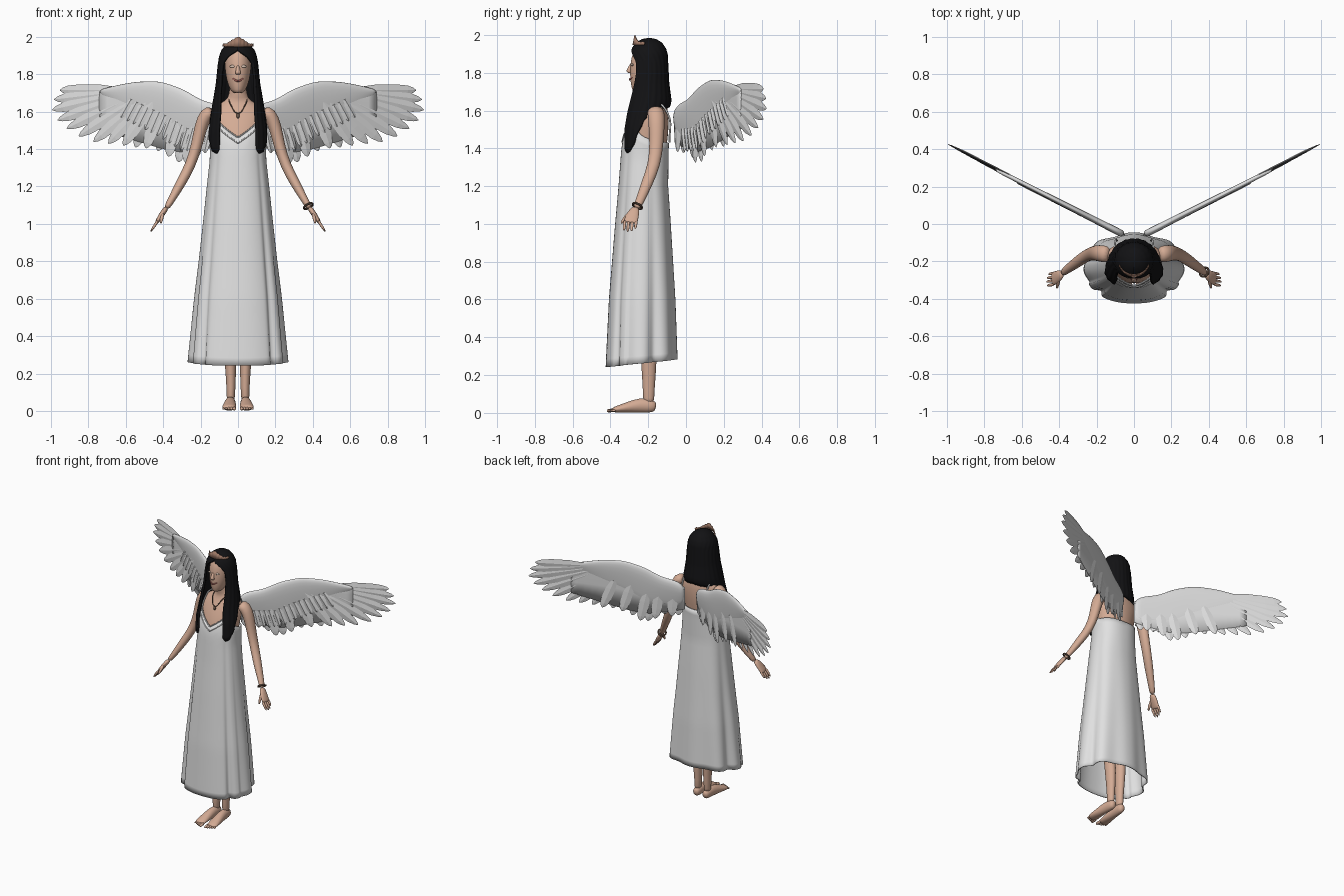
import bpy, bmesh, math
from mathutils import Vector

if "Cube" in bpy.data.objects:
    bpy.data.objects.remove(bpy.data.objects["Cube"])


def material(name, *rgb):
    m = bpy.data.materials.new(name)
    m.use_nodes = True
    m.diffuse_color = (*rgb, 1)
    m.node_tree.nodes["Principled BSDF"].inputs["Base Color"].default_value = (*rgb, 1)
    return m


SKIN = material("skin", .66, .41, .30)
CLOTH = material("white cloth", .75, .75, .75)
PLUME = material("wing white", .72, .72, .72)
HAIR = material("black hair", .006, .006, .007)
TIARA = material("copper", .36, .2, .14)
METAL = material("dark bronze", .16, .1, .07)
LIPS = material("lip red", .38, .13, .11)
PALE = material("pale eyelid", .74, .58, .48)


def interp(t, table):
    for (a, u), (b, v) in zip(table, table[1:]):
        if t <= b:
            return u + (v - u) * max(0, (t - a) / (b - a))
    return table[-1][1]


def build(name, grids, mat, closed=True, sub=0, mirror=False, thick=0, smooth=True):
    """Skin one or more grids of points into a single object."""
    bm = bmesh.new()
    for rows in grids:
        vs = [[bm.verts.new(p) for p in row] for row in rows]
        n = len(vs[0])
        for a, b in zip(vs, vs[1:]):
            for i in range(n if closed else n - 1):
                j = (i + 1) % n
                bm.faces.new((a[i], a[j], b[j], b[i]))
        if closed and not thick:
            bm.faces.new(vs[0])
            bm.faces.new(vs[-1])
    bmesh.ops.remove_doubles(bm, verts=bm.verts, dist=1e-5)
    bmesh.ops.recalc_face_normals(bm, faces=bm.faces)
    me = bpy.data.meshes.new(name)
    bm.to_mesh(me)
    bm.free()
    me.materials.append(mat)
    if smooth:
        me.shade_smooth()
    ob = bpy.data.objects.new(name, me)
    bpy.context.collection.objects.link(ob)
    if thick:
        ob.modifiers.new("thickness", "SOLIDIFY").thickness = thick
    if mirror:
        ob.modifiers.new("mirror", "MIRROR").use_mirror_merge = False
    if sub:
        ob.modifiers.new("smooth", "SUBSURF").levels = sub
        ob.modifiers["smooth"].render_levels = sub
    return ob


def tube(pts, flat=False, n=12):
    """Rings along a path; each point is x, y, z, half width, half depth."""
    cs = [Vector(p[:3]) for p in pts]
    along = (cs[-1] - cs[0]).normalized()
    ref = Vector((0, 0, 1)) if abs(along.y) > .8 else Vector((0, 1, 0))
    rows = []
    for i, p in enumerate(pts):
        t = cs[min(i + 1, len(cs) - 1)] - cs[max(i - 1, 0)]
        t = Vector((0, 0, 1)) if flat else t.normalized()
        d = (ref - t * ref.dot(t)).normalized()
        w = t.cross(d)
        rows.append([cs[i] + w * p[3] * math.cos(k * math.tau / n)
                     + d * p[4] * math.sin(k * math.tau / n) for k in range(n)])
    return rows


def cord(name, pts, r, mat, mirror=False):
    cu = bpy.data.curves.new(name, "CURVE")
    cu.dimensions = "3D"
    cu.bevel_depth, cu.bevel_resolution, cu.resolution_u = r, 2, 6
    sp = cu.splines.new("BEZIER")
    sp.bezier_points.add(len(pts) - 1)
    for b, p in zip(sp.bezier_points, pts):
        b.co = p
        b.handle_left_type = b.handle_right_type = "AUTO"
    cu.materials.append(mat)
    ob = bpy.data.objects.new(name, cu)
    bpy.context.collection.objects.link(ob)
    if mirror:
        ob.modifiers.new("mirror", "MIRROR")


def ellipsoid(name, loc, scale, mat, mirror=False):
    x, y, z = loc
    rows = [(x, y, z + scale[2] * math.cos(a), scale[0] * math.sin(a), scale[1] * math.sin(a))
            for a in [math.pi * (i + .1) / 8.2 for i in range(9)]]
    build(name, [tube(rows, True)], mat, mirror=mirror)


# Torso, neck and head
build("torso", [tube([(0, -.22, 1.0, .12, .09), (0, -.215, 1.3, .12, .1), (0, -.212, 1.42, .135, .112),
                      (0, -.195, 1.5, .145, .105), (0, -.177, 1.58, .165, .085), (0, -.165, 1.63, .125, .066),
                      (0, -.17, 1.66, .065, .05), (0, -.185, 1.69, .046, .045), (0, -.19, 1.78, .045, .045)],
                     True, 20)], SKIN, sub=1)
build("head", [tube([(0, -.25, 1.698, .022, .03), (0, -.225, 1.715, .042, .062), (0, -.212, 1.76, .06, .085),
                     (0, -.203, 1.82, .071, .094), (0, -.198, 1.88, .071, .094), (0, -.196, 1.93, .056, .075),
                     (0, -.196, 1.955, .03, .04)], True, 20)], SKIN, sub=1)
build("nose", [tube([(0, -.288, 1.85, .008, .008), (0, -.3, 1.82, .012, .012), (0, -.304, 1.805, .017, .014),
                     (0, -.294, 1.797, .012, .008)], True)], SKIN, sub=1)
cord("smile", [(-.028, -.282, 1.778), (0, -.298, 1.764), (.028, -.282, 1.778)], .005, LIPS)
ellipsoid("eyelid", (.029, -.283, 1.842), (.017, .008, .007), PALE, True)

# Hair: a cap that opens round the face and falls to two front locks
Z = 1.985
half_w = [(1.38, .165), (1.5, .158), (1.65, .135), (1.75, .118), (1.85, .108), (1.9, .1), (1.93, .088),
          (1.96, .063), (1.978, .034), (Z, 0)]
half_d = [(1.38, .108), (1.5, .118), (1.65, .128), (1.75, .112), (1.9, .1), (1.93, .09), (1.96, .068),
          (1.978, .038), (Z, 0)]
mid_y = [(1.38, -.24), (1.5, -.235), (1.65, -.205), (1.8, -.2), (Z, -.195)]
opening = [(1.38, 142), (1.6, 138), (1.7, 131), (1.8, 126), (1.86, 130), (1.9, 150), (1.93, 180)]
hem_z = [(0, 1.62), (.45, 1.6), (.63, 1.55), (.75, 1.45), (.86, 1.39), (.95, 1.375), (1, 1.4)]
rows = []
for i in range(33):
    row = []
    for k in range(73):
        u = k / 36 - 1
        z = Z + (interp(abs(u), hem_z) - Z) * (i / 32) ** 1.6
        a = u * math.radians(interp(z, opening))
        lock = 1 + .012 * math.sin(k * 1.5) * min(1, i / 16)
        row.append((interp(z, half_w) * lock * math.sin(a),
                    interp(z, mid_y) + interp(z, half_d) * lock * math.cos(a), z))
    rows.append(row)
build("long_hair", [rows], HAIR, closed=False, thick=.014)

# Tiara with a raised centre
rows = [[], []]
for k in range(41):
    u = k / 20 - 1
    a = u * 1.25
    crest = .012 + .038 * max(0, 1 - abs(u) * 1.6) + .006 * abs(math.sin(k * .8))
    for row, z, lean in ((rows[0], 1.948, 0), (rows[1], 1.948 + crest, .01)):
        row.append((.086 * math.sin(a), -.193 - (.09 - lean) * math.cos(a), z))
build("tiara", [rows], TIARA, closed=False, thick=.006)

# Dress: folded, flared shell with a V neckline
width = [(.25, .262), (.6, .23), (.8, .207), (1, .186), (1.2, .166), (1.35, .15), (1.45, .15), (1.55, .152)]
front = [(.25, -.425), (.6, -.408), (1, -.375), (1.2, -.357), (1.4, -.342), (1.46, -.332), (1.55, -.292)]
back = [(.25, -.05), (.6, -.06), (1, -.082), (1.2, -.095), (1.4, -.092), (1.55, -.08)]
neck = [(0, 1.465), (.7, 1.545), (1.3, 1.475), (1.8, 1.44), (3.2, 1.425)]


def dress_point(a, t, grow=1.0):
    top = interp(abs(a), neck)
    low = .262 - .02 * math.cos(a)
    z = low + (top - low) * t
    f = (1 - t) ** 1.2
    notch = sum(math.exp(-((abs(a) - c) / w) ** 2) * s for c, w, s in ((.82, .1, .11), (1.9, .16, .07)))
    r = grow * (1 - notch * (.1 + .9 * f) * (1 if t < .93 else 0)
                + .035 * f * math.cos(8 * a) * (abs(a) > 1.2))
    s, c = math.sin(a), math.cos(a)
    yf, yb = interp(z, front), interp(z, back)
    return Vector((interp(z, width) * r * math.copysign(abs(s) ** .88, s),
                   (yf + yb) / 2 - (yb - yf) / 2 * r * math.copysign(abs(c) ** .88, c), z))


angles = [math.pi * (k / 60 - 1) for k in range(120)]
build("dress", [[[dress_point(a, i / 30) for a in angles] for i in range(31)]], CLOTH, thick=.006)
for t in (1, .975):
    cord("neckline_trim", [dress_point(k / 10, t, 1.01) for k in range(-9, 10)], .004, CLOTH)
cord("strap", [(.098, -.285, 1.54), (.104, -.25, 1.6), (.105, -.17, 1.648), (.1, -.095, 1.58),
               (.09, -.088, 1.43)], .005, CLOTH, True)

# Necklace and bracelet
cord("necklace", [(-.052, -.19, 1.675), (-.035, -.25, 1.63), (0, -.272, 1.592), (.035, -.25, 1.63),
                  (.052, -.19, 1.675)], .003, METAL)
ellipsoid("pendant", (0, -.274, 1.578), (.009, .006, .014), METAL)
aim = Vector((.5, -.45, -.9)).to_track_quat("Z", "Y").to_euler()
bpy.ops.mesh.primitive_torus_add(location=(.376, -.257, 1.095), rotation=aim, major_radius=.026,
                                 minor_radius=.006, major_segments=24, minor_segments=8)
bracelet = bpy.context.object
bracelet.name = "bracelet"
bracelet.data.materials.append(METAL)

# Arms, hands and fingers
build("arm", [tube([(.13, -.165, 1.6, .035, .045), (.17, -.158, 1.59, .042, .047), (.2, -.155, 1.52, .036, .044),
                    (.22, -.156, 1.42, .031, .038), (.255, -.168, 1.31, .029, .034),
                    (.305, -.205, 1.22, .028, .032), (.355, -.24, 1.13, .02, .024),
                    (.385, -.264, 1.08, .017, .022)])], SKIN, sub=1, mirror=True)
digits = [tube([(.38, -.262, 1.09, .016, .02), (.405, -.28, 1.055, .015, .034),
                (.43, -.292, 1.015, .012, .038), (.437, -.294, 1.005, .009, .036)])]
for k in range(4):
    y, reach = -.323 + k * .02, (.9, 1, .95, .75)[k]
    digits.append(tube([(.427, y, 1.02, .009, .01), (.427 + .022 * reach, y - .003, 1.02 - .034 * reach, .008, .009),
                        (.427 + .042 * reach, y - .006, 1.02 - .064 * reach, .005, .006)], n=8))
digits.append(tube([(.4, -.295, 1.06, .011, .012), (.408, -.325, 1.03, .01, .011),
                    (.414, -.345, 1.0, .006, .007)], n=8))
build("hand", digits, SKIN, sub=1, mirror=True)

# Legs and bare feet
build("leg", [tube([(.04, -.197, .04, .024, .032), (.037, -.198, .11, .023, .03), (.04, -.195, .28, .034, .045),
                    (.05, -.205, .5, .04, .05), (.058, -.215, .95, .055, .07)], True)], SKIN, sub=1, mirror=True)
foot = [tube([(.038, -.158, .03, .018, .022), (.038, -.18, .036, .028, .036), (.041, -.24, .042, .03, .042),
              (.045, -.31, .029, .036, .029), (.048, -.36, .02, .04, .019), (.048, -.392, .015, .036, .013)])]
for k in range(5):
    x, tip, r = .02 + k * .0145, -.42 + .006 * k, .011 - .001 * k
    foot.append(tube([(x, -.37, .015, r, r), (x, tip + .012, .012, r, r), (x, tip, .01, r * .6, r * .6)], n=8))
build("foot", foot, SKIN, sub=1, mirror=True)


# Wings: everything lies on a slanted upright plane
def on_wing(x, z, off=0):
    return Vector((x - .45 * off, .51 * x - .085 + .89 * off, z))


def panel(stations):
    """Lens-shaped sections: x, top, bottom, half thickness."""
    rows = []
    for x, top, low, h in stations:
        side = [(0, 0), (.06, .7), (.25, 1), (.6, .7), (1, .1)]
        ring = [(t, o) for t, o in side] + [(t, -o) for t, o in side[:0:-1]]
        rows.append([on_wing(x, top + (low - top) * t, o * h) for t, o in ring])
    return rows


def feather(bx, bz, tx, tz, w, off, h=.005):
    d = Vector((tx - bx, tz - bz))
    p = Vector((-d.y, d.x)).normalized() * w
    rows = []
    for s, k in ((0, .6), (.3, 1), (.65, 1), (.85, .8), (.95, .45), (1, .08)):
        x, z = bx + d.x * s, bz + d.y * s
        rows.append([on_wing(x + p.x * k * a, z + p.y * k * a, off + h * b * min(1, k + .2))
                     for a, b in ((-1, 0), (0, 1), (1, 0), (0, -1))])
    return rows


edge = [(.05, 1.6), (.1, 1.64), (.2, 1.665), (.29, 1.725), (.42, 1.768), (.55, 1.763), (.66, 1.74), (.74, 1.718)]
lower = [(.05, 1.47), (.1, 1.45), (.28, 1.46), (.4, 1.53), (.55, 1.6), (.66, 1.655), (.74, 1.69)]
trail = [(.05, 1.43), (.12, 1.41), (.28, 1.38), (.4, 1.4), (.6, 1.46), (.8, 1.52)]
xs = [.05 + .69 * i / 16 for i in range(17)]
build("wing_coverts", [panel([(x, interp(x, edge), interp(x, lower), .022 - .014 * x) for x in xs])],
      PLUME, sub=1, mirror=True)
build("wing_web", [panel([(x, interp(x, edge) - .01, interp(x, trail), .005) for x in xs])], PLUME, mirror=True)

flight = []
tips = [(.955, 1.715), (.985, 1.665), (.995, 1.61), (.965, 1.555), (.915, 1.51), (.85, 1.47), (.77, 1.44),
        (.69, 1.43), (.61, 1.42)]
for k, (x, z) in enumerate(tips):
    flight.append(feather(.66 - .026 * k, 1.715 - .008 * k, x, z, .031, .008 - .002 * k))
inner = [(.55, 1.41), (.49, 1.405), (.43, 1.39), (.37, 1.36), (.32, 1.33), (.275, 1.325), (.23, 1.35),
         (.18, 1.385), (.13, 1.375), (.09, 1.38)]
for k, (x, z) in enumerate(inner):
    flight.append(feather(x * .85 + .01, z + .2, x, z, .03, .005 * (-1) ** k))
build("flight_feathers", flight, PLUME, mirror=True, smooth=False)

# Short overlapping feathers under the covert edge, on the front
short = []
for k in range(15):
    x = .16 + .03 * k
    z = interp(x, lower)
    short.append(feather(x - .015, z + .05, x + .012 + .002 * k, z - .075 + .002 * k, .015, -.011, .006))
build("covert_feathers", short, PLUME, mirror=True, smooth=False)
